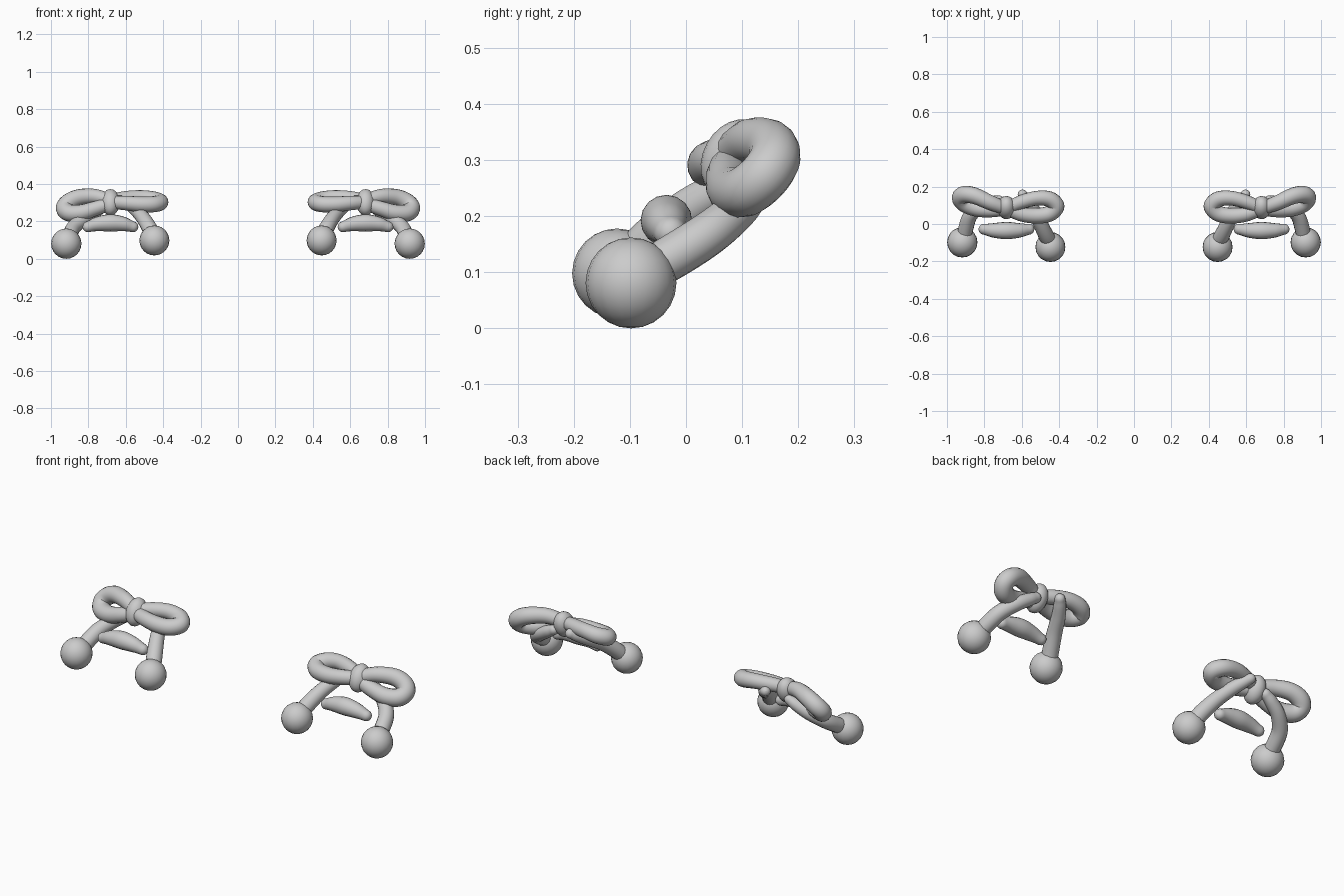
import bpy, math
from mathutils import Vector

if "Cube" in bpy.data.objects:
    bpy.data.objects.remove(bpy.data.objects["Cube"])


def finish(obj):
    # every part exists once on +x and is mirrored to the other bow
    for p in obj.data.polygons:
        p.use_smooth = True
    m = obj.modifiers.new("mirror", 'MIRROR')
    m.use_axis[0] = True
    m.use_clip = False
    m.use_mirror_merge = False


def spline(pts, steps):
    # Catmull-Rom through (x, y, z, radius) points
    v = [Vector(p) for p in pts]
    v = [2 * v[0] - v[1]] + v + [2 * v[-1] - v[-2]]
    v[0][3] = v[1][3]
    v[-1][3] = v[-2][3]
    out = []
    for i in range(1, len(v) - 2):
        a, b, c, d = v[i - 1:i + 3]
        for s in range(steps):
            t = s / steps
            out.append(0.5 * (2 * b + (c - a) * t + (2 * a - 5 * b + 4 * c - d) * t * t
                              + (3 * b - a - 3 * c + d) * t ** 3))
    out.append(v[-2])
    return out


def tube(name, pts, steps=7):
    samples = spline(pts, steps)
    pos = [s.to_3d() for s in samples]
    rad = [s[3] for s in samples]
    # rounded ends
    d0 = (pos[0] - pos[1]).normalized()
    d1 = (pos[-1] - pos[-2]).normalized()
    r0, r1 = rad[0], rad[-1]
    for k in range(1, 6):
        a = k / 5 * math.pi / 2
        c, s = max(math.cos(a), 0.02), math.sin(a)
        pos.insert(0, samples[0].to_3d() + d0 * r0 * s)
        rad.insert(0, r0 * c)
        pos.append(samples[-1].to_3d() + d1 * r1 * s)
        rad.append(r1 * c)
    cu = bpy.data.curves.new(name, 'CURVE')
    cu.dimensions = '3D'
    cu.bevel_depth = 1.0
    cu.bevel_resolution = 6
    cu.use_fill_caps = True
    sp = cu.splines.new('POLY')
    sp.points.add(len(pos) - 1)
    for p, co, r in zip(sp.points, pos, rad):
        p.co = (*co, 1)
        p.radius = r
    tmp = bpy.data.objects.new(name + "_path", cu)
    bpy.context.collection.objects.link(tmp)
    dg = bpy.context.evaluated_depsgraph_get()
    me = bpy.data.meshes.new_from_object(tmp.evaluated_get(dg))
    bpy.data.objects.remove(tmp)
    obj = bpy.data.objects.new(name, me)
    bpy.context.collection.objects.link(obj)
    finish(obj)


def ball(name, loc, size, tilt=0):
    bpy.ops.mesh.primitive_uv_sphere_add(segments=20, ring_count=12, radius=1)
    o = bpy.context.object
    o.name = name
    o.scale = size
    o.rotation_euler = (tilt, 0, 0)
    o.location = loc
    bpy.ops.object.transform_apply(location=True, rotation=True, scale=True)
    finish(o)


# bow loops
tube("outer_loop", [
    (0.69, 0.085, 0.315, 0.036), (0.77, 0.115, 0.334, 0.040), (0.85, 0.15, 0.328, 0.044),
    (0.905, 0.158, 0.303, 0.046), (0.928, 0.14, 0.272, 0.046), (0.905, 0.108, 0.246, 0.046),
    (0.84, 0.083, 0.246, 0.044), (0.765, 0.075, 0.268, 0.040), (0.69, 0.08, 0.292, 0.036)])
tube("inner_loop", [
    (0.67, 0.09, 0.315, 0.034), (0.60, 0.118, 0.325, 0.037), (0.52, 0.138, 0.328, 0.039),
    (0.45, 0.132, 0.318, 0.042), (0.415, 0.095, 0.303, 0.043), (0.45, 0.056, 0.292, 0.043),
    (0.52, 0.044, 0.291, 0.042), (0.60, 0.052, 0.298, 0.039), (0.67, 0.078, 0.302, 0.036)])

# knot
ball("knot", (0.682, 0.088, 0.302), (0.05, 0.058, 0.074), -0.5)

# ribbon tails
tube("outer_tail", [
    (0.91, -0.09, 0.09, 0.038), (0.898, -0.02, 0.130, 0.040), (0.875, 0.045, 0.172, 0.039),
    (0.82, 0.095, 0.215, 0.036), (0.76, 0.118, 0.252, 0.032), (0.72, 0.125, 0.275, 0.027)])
tube("inner_tail", [
    (0.445, -0.11, 0.105, 0.040), (0.473, -0.055, 0.163, 0.041), (0.505, 0.01, 0.215, 0.038),
    (0.54, 0.08, 0.255, 0.035), (0.573, 0.13, 0.283, 0.031), (0.596, 0.158, 0.300, 0.026)])

# balls on the tail ends
ball("outer_ball", (0.918, -0.098, 0.081), (0.081,) * 3)
ball("inner_ball", (0.447, -0.123, 0.098), (0.08,) * 3)

# curved bar below the bow
tube("crescent_bar", [
    (0.562, -0.028, 0.171, 0.029), (0.615, -0.034, 0.186, 0.039), (0.682, -0.035, 0.192, 0.046),
    (0.749, -0.034, 0.186, 0.039), (0.802, -0.028, 0.171, 0.029)])
